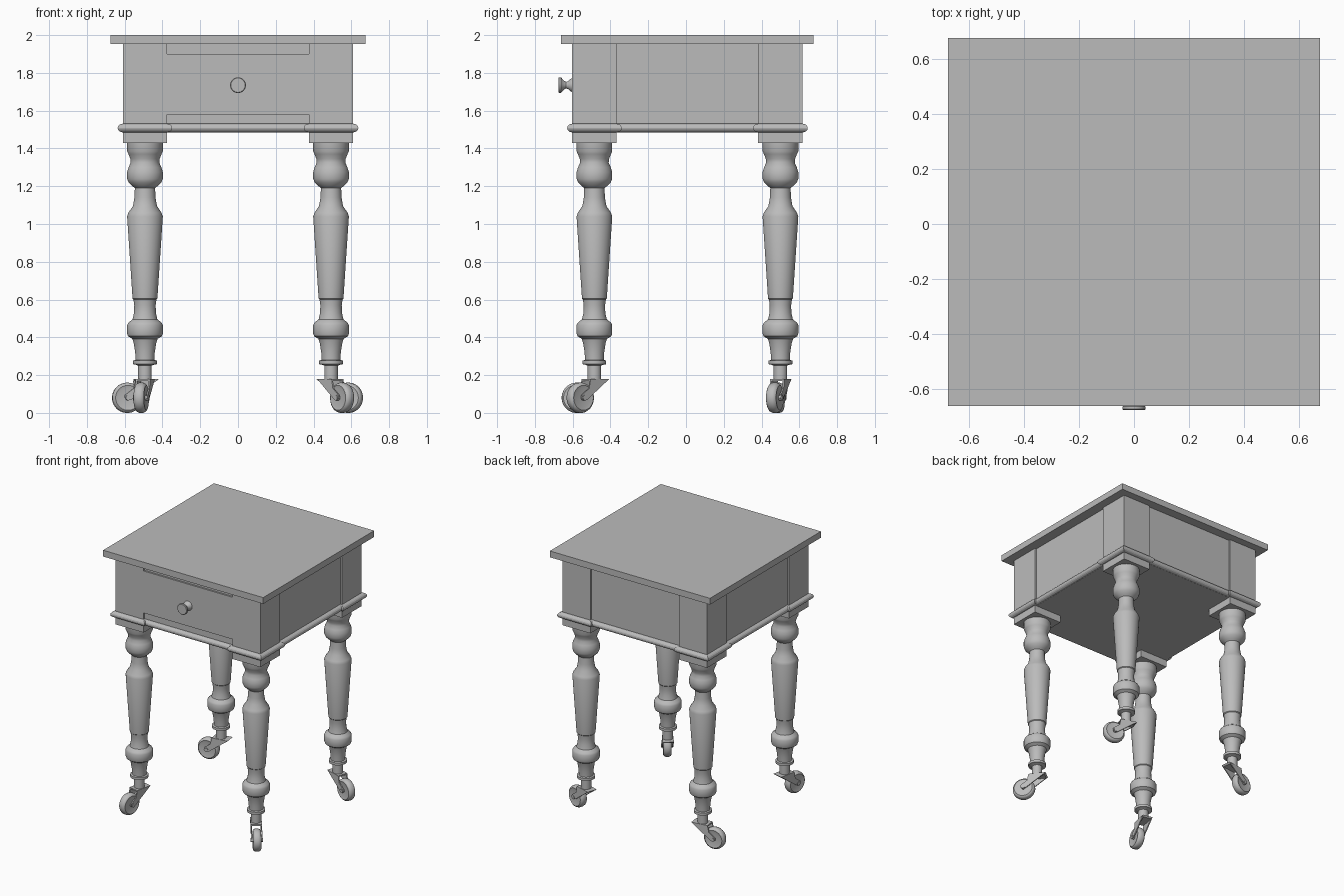
import bpy, bmesh, math
from mathutils import Matrix, Vector

old = bpy.data.objects.get("Cube")
if old:
    bpy.data.objects.remove(old, do_unlink=True)

grey = bpy.data.materials.new("plain grey")
grey.use_nodes = True
GREY = (0.5, 0.5, 0.5, 1)
grey.diffuse_color = GREY
grey.node_tree.nodes["Principled BSDF"].inputs["Base Color"].default_value = GREY

SHIFT = 0.0075      # the table sits slightly back to balance the knob
POST = 0.4925       # distance of post and leg axes from the middle


def finish(name, bm, matrix=Matrix(), smooth=False):
    bmesh.ops.recalc_face_normals(bm, faces=bm.faces)
    mesh = bpy.data.meshes.new(name)
    bm.to_mesh(mesh)
    bm.free()
    mesh.transform(matrix)
    mesh.materials.append(grey)
    obj = bpy.data.objects.new(name, mesh)
    bpy.context.collection.objects.link(obj)
    if smooth:
        bpy.ops.object.select_all(action='DESELECT')
        obj.select_set(True)
        bpy.context.view_layer.objects.active = obj
        bpy.ops.object.shade_smooth_by_angle(angle=math.radians(35))
    return obj


def box(name, lo, hi):
    bm = bmesh.new()
    size, mid = Vector(hi) - Vector(lo), (Vector(hi) + Vector(lo)) / 2
    bmesh.ops.create_cube(bm, size=1, matrix=Matrix.Translation(mid) @ Matrix.Diagonal(size).to_4x4())
    return finish(name, bm)


def lathe(name, profile, matrix, sides=32, smooth=True):
    """Stack rings of (radius, height); four sides give a square moulding."""
    bm = bmesh.new()
    grow = math.sqrt(2) if sides == 4 else 1
    rings = []
    for r, z in profile:
        angles = [math.tau * (i + 0.5) / sides for i in range(sides)]
        rings.append([bm.verts.new((r * grow * math.cos(a), r * grow * math.sin(a), z)) for a in angles])
    for a, b in zip(rings, rings[1:]):
        for i in range(sides):
            j = (i + 1) % sides
            bm.faces.new((a[i], a[j], b[j], b[i]))
    bm.faces.new(rings[0])
    bm.faces.new(rings[-1])
    return finish(name, bm, matrix, smooth)


def plate(name, outline, thick, matrix):
    """Extrude an x-z outline along y, centred on y = 0."""
    bm = bmesh.new()
    face = bm.faces.new([bm.verts.new((x, -thick / 2, z)) for x, z in outline])
    new = bmesh.ops.extrude_face_region(bm, geom=[face])["geom"]
    bmesh.ops.translate(bm, vec=(0, thick, 0), verts=[v for v in new if isinstance(v, bmesh.types.BMVert)])
    return finish(name, bm, matrix)


def moulded(half, base, top):
    """Square profile with a half-round bead around it."""
    bead = [(half + 0.027 * math.sin(math.pi * i / 8), 1.508 - 0.023 * math.cos(math.pi * i / 8))
            for i in range(9)]
    return [(half, base)] + bead + [(half, top)]


# Table top, case and drawer
centre = Matrix.Translation((0, SHIFT, 0))
box("table_top", (-0.675, SHIFT - 0.668, 1.952), (0.675, SHIFT + 0.668, 2))
lathe("case", moulded(0.597, 1.484, 1.955), centre, 4, False)
box("drawer_front", (-0.376, SHIFT - 0.61, 1.58), (0.376, SHIFT - 0.55, 1.9))

# Drawer knob, turned around the y axis
lathe("drawer_knob", [(0.036, 0), (0.034, 0.008), (0.022, 0.02), (0.018, 0.032), (0.022, 0.042),
                      (0.038, 0.056), (0.042, 0.06), (0.042, 0.069), (0.038, 0.073)],
      Matrix.Translation((0, SHIFT - 0.61, 1.735)) @ Matrix.Rotation(math.pi / 2, 4, 'X'), 24)

# Turned leg, from the ferrule up to the post
leg = [(0.036, 0.17), (0.036, 0.25), (0.048, 0.255), (0.063, 0.258), (0.063, 0.277), (0.05, 0.28),
       (0.052, 0.32), (0.06, 0.37), (0.067, 0.392), (0.09, 0.406), (0.095, 0.42), (0.095, 0.465),
       (0.088, 0.478), (0.066, 0.495), (0.058, 0.53), (0.057, 0.57), (0.061, 0.6), (0.066, 0.605),
       (0.095, 1.04), (0.088, 1.06), (0.064, 1.095), (0.056, 1.14), (0.054, 1.19), (0.066, 1.2),
       (0.087, 1.22), (0.095, 1.24), (0.095, 1.275), (0.087, 1.3), (0.076, 1.325), (0.078, 1.345),
       (0.088, 1.37), (0.095, 1.385), (0.095, 1.44)]
tyre = [(0.05, -0.024), (0.066, -0.028), (0.075, -0.022), (0.08, -0.01),
        (0.08, 0.01), (0.075, 0.022), (0.066, 0.028), (0.05, 0.024)]
arm = [(-0.07, 0.18), (0.055, 0.18), (0.065, 0.13), (0.112, 0.095), (0.115, 0.08), (0.1, 0.067), (0.075, 0.072)]
REACH = 0.095

# Each caster is swivelled its own way (degrees around z)
corners = {"front_left": (1, -1, -52), "front_right": (-1, -1, -102),
           "back_left": (1, 1, -18), "back_right": (-1, 1, 188)}
for name, (sx, sy, swivel) in corners.items():
    at = Matrix.Translation((sx * POST, SHIFT + sy * POST, 0))
    lathe(name + "_post", moulded(0.1175, 1.43, 1.955), at, 4, False)
    lathe(name + "_leg", leg, at)
    turn = at @ Matrix.Rotation(math.radians(swivel), 4, 'Z')
    axle = turn @ Matrix.Translation((REACH, 0, 0.08)) @ Matrix.Rotation(math.pi / 2, 4, 'X')
    lathe(name + "_wheel", tyre, axle)
    lathe(name + "_axle", [(0.014, -0.043), (0.014, 0.043)], axle, 12)
    for side in (-1, 1):
        plate(name + "_fork_arm", arm, 0.008, turn @ Matrix.Translation((0, side * 0.035, 0)))
    plate(name + "_fork_bridge", [(-0.07, 0.18), (0.055, 0.18), (0.055, 0.17), (-0.06, 0.17)], 0.07, turn)
